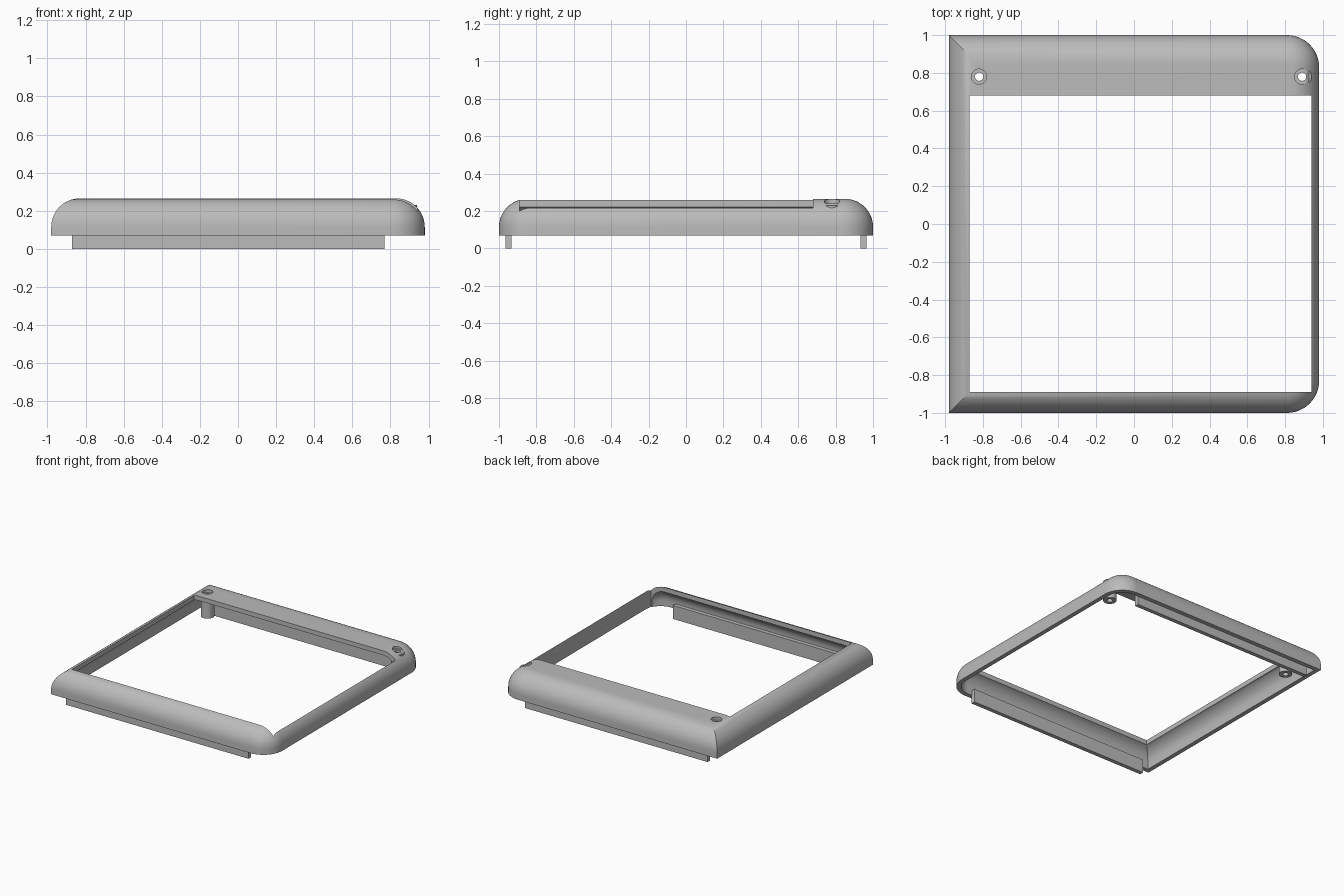
import bpy, bmesh, math

if "Cube" in bpy.data.objects:
    bpy.data.objects.remove(bpy.data.objects["Cube"])

HX, HY, Z0, Z1 = 0.98, 1.0, 0.07, 0.265   # half sizes and height range of the shell
ROUND, CORNER, WALL = 0.15, 0.17, 0.036
STEPS = 12

grey = bpy.data.materials.new("plain grey")
grey.use_nodes = True
colour = (0.5, 0.5, 0.5, 1)
grey.diffuse_color = colour
grey.node_tree.nodes["Principled BSDF"].inputs["Base Color"].default_value = colour


def make_object(name, bm):
    bmesh.ops.recalc_face_normals(bm, faces=bm.faces[:])
    mesh = bpy.data.meshes.new(name)
    bm.to_mesh(mesh)
    bm.free()
    mesh.materials.append(grey)
    ob = bpy.data.objects.new(name, mesh)
    bpy.context.collection.objects.link(ob)
    return ob


def box(name, x0, x1, y0, y1, z0, z1):
    bm = bmesh.new()
    bmesh.ops.create_cube(bm, size=1)
    for v in bm.verts:
        v.co.x = x1 if v.co.x > 0 else x0
        v.co.y = y1 if v.co.y > 0 else y0
        v.co.z = z1 if v.co.z > 0 else z0
    return make_object(name, bm)


def cylinder(name, x, y, r, z0, z1):
    bm = bmesh.new()
    bmesh.ops.create_cone(bm, cap_ends=True, segments=32, radius1=r, radius2=r, depth=z1 - z0)
    bmesh.ops.translate(bm, verts=bm.verts[:], vec=(x, y, (z0 + z1) / 2))
    return make_object(name, bm)


def cut(ob, cutter):
    mod = ob.modifiers.new("cut", "BOOLEAN")
    mod.operation = "DIFFERENCE"
    mod.solver = "EXACT"
    mod.object = cutter
    bpy.context.view_layer.objects.active = ob
    bpy.ops.object.modifier_apply(modifier=mod.name)


def outline(d):
    """Plan outline inset by d: square left corners, rounded right corners."""
    r = CORNER - d
    arc = [i / STEPS * math.pi / 2 for i in range(STEPS + 1)]
    cx, cy = HX - CORNER, HY - CORNER
    pts = [(d - HX, d - HY)]
    pts += [(cx + r * math.sin(a), -cy - r * math.cos(a)) for a in arc]
    pts += [(cx + r * math.cos(a), cy + r * math.sin(a)) for a in arc]
    return pts + [(d - HX, HY - d)]


# Hollow shell: outer skin up and over, inner skin offset by the wall thickness
profile = [(0, Z0)]
for i in range(STEPS + 1):
    a = i / STEPS * math.pi / 2
    profile.append((ROUND * (1 - math.cos(a)), Z1 - ROUND * (1 - math.sin(a))))
inner = [(WALL, Z0)]
for i in range(STEPS + 1):
    a = i / STEPS * math.pi / 2
    r = ROUND - WALL
    inner.append((ROUND - r * math.cos(a), Z1 - ROUND + r * math.sin(a)))

bm = bmesh.new()
skins = []
for prof in (profile, inner):
    rings = [[bm.verts.new((x, y, z)) for x, y in outline(d)] for d, z in prof]
    skins.append(rings)


def bridge(a, b):
    n = len(a)
    for i in range(n):
        bm.faces.new((a[i], a[(i + 1) % n], b[(i + 1) % n], b[i]))


for rings in skins:
    for a, b in zip(rings, rings[1:]):
        bridge(a, b)
    bm.faces.new(rings[-1])
bridge(skins[0][0], skins[1][0])
shell = make_object("frame_shell", bm)

# Window opening
window = box("window_cutter", -0.87, 0.94, -0.89, 0.68, -0.1, 0.5)
cut(shell, window)
cutters = [window]
parts = [shell]

# Screw posts with counterbored holes
for side, x in (("right", -0.82), ("left", 0.89)):
    post = cylinder(side + "_screw_post", x, 0.78, 0.05, Z0, 0.23)
    drill = cylinder("drill_cutter", x, 0.78, 0.022, -0.1, 0.5)
    bore = cylinder("bore_cutter", x, 0.78, 0.04, 0.24, 0.5)
    cut(shell, bore)
    cut(shell, drill)
    cut(post, drill)
    cutters += [drill, bore]
    parts.append(post)

for c in cutters:
    bpy.data.objects.remove(c)

# Locating rails inside the front and back walls
for name, s in (("front_rail", -1), ("back_rail", 1)):
    ys = sorted((s * 0.932, s * 0.965))
    parts.append(box(name, -0.87, 0.77, ys[0], ys[1], 0, 0.11))

bpy.ops.object.select_all(action="DESELECT")
for ob in parts:
    ob.select_set(True)
bpy.context.view_layer.objects.active = shell
bpy.ops.object.shade_smooth_by_angle(angle=math.radians(30))
